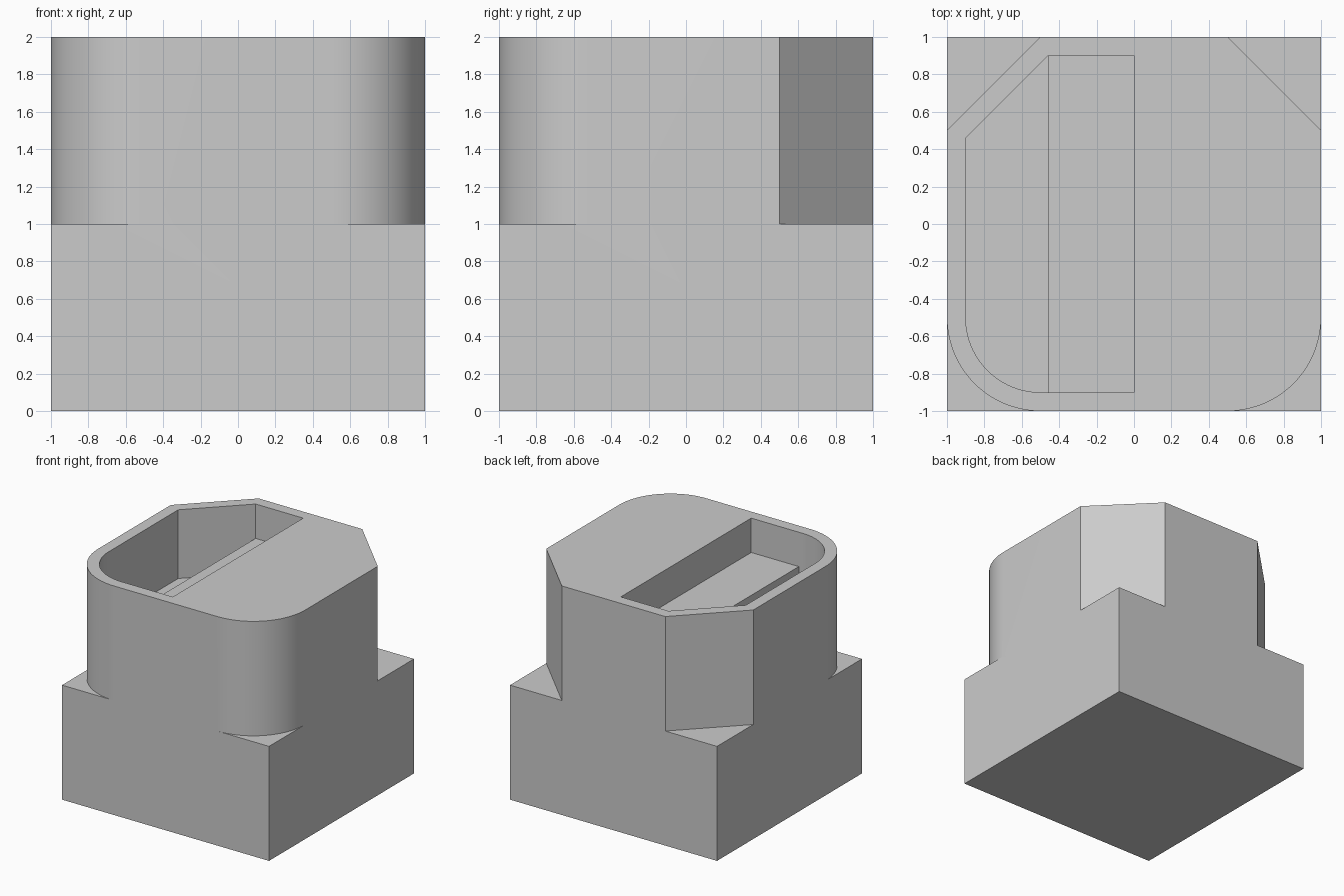
import bpy, bmesh, math

if "Cube" in bpy.data.objects:
    bpy.data.objects.remove(bpy.data.objects["Cube"], do_unlink=True)

BASE_TOP, TOP = 1.0, 2.0
SHELF_Z, WELL_Z = 1.7, 1.4      # two pocket floor levels
STEP_X = -0.46
SEGMENTS = 24


def arc(cx, cy, radius, start):
    """Quarter circle, counter-clockwise from a start angle in degrees."""
    angles = [math.radians(start + 90 * i / SEGMENTS) for i in range(SEGMENTS + 1)]
    return [(cx + radius * math.cos(a), cy + radius * math.sin(a)) for a in angles]


bm = bmesh.new()


def face(points):
    return bm.faces.new([bm.verts.new(p) for p in points])


def at(points, z):
    return [(x, y, z) for x, y in points]


def band(loop, z0, z1):
    """Vertical walls around a closed loop."""
    for a, b in zip(loop, loop[1:] + loop[:1]):
        face(at([a, b], z0) + at([b, a], z1))


# Square base corners, each with the upper block's cut for that corner
corners = [
    ((1, -1), arc(0.5, -0.5, 0.5, -90)),
    ((1, 1), [(1, 0.5), (0.5, 1)]),
    ((-1, 1), [(-0.5, 1), (-1, 0.5)]),
    ((-1, -1), arc(-0.5, -0.5, 0.5, 180)),
]
outline = [p for _, cut in corners for p in cut]

# Base: bottom, sides and corner ledges
face(at([c for c, _ in corners], 0))
for i, (corner, cut) in enumerate(corners):
    following, next_cut = corners[(i + 1) % 4]
    face(at([corner, following], 0) + at([following, next_cut[0], cut[-1], corner], BASE_TOP))
    face(at([corner] + cut[::-1], BASE_TOP))

# Upper block walls
band(outline, BASE_TOP, TOP)

# Pocket outline: the deep well plus the shallow shelf beside it
well = [(STEP_X, 0.9), (-0.9, 0.46)] + arc(-0.5, -0.5, 0.4, 180) + [(STEP_X, -0.9)]
pocket = [(0, 0.9)] + well + [(0, -0.9)]

# Top: solid half, and the rim around the pocket
split = len(corners[0][1]) + 2
face(at(outline[:split] + [pocket[0], pocket[-1]], TOP))
face(at(outline[split - 1:] + [outline[0]] + pocket[::-1], TOP))

# Pocket walls and floors
band(pocket, SHELF_Z, TOP)
band(well, WELL_Z, SHELF_Z)
face(at([pocket[0], well[0], well[-1], pocket[-1]], SHELF_Z))
face(at(well, WELL_Z))

bmesh.ops.remove_doubles(bm, verts=bm.verts[:], dist=0.0001)
bmesh.ops.recalc_face_normals(bm, faces=bm.faces[:])

mesh = bpy.data.meshes.new("block_with_pocket")
bm.to_mesh(mesh)
bm.free()
block = bpy.data.objects.new("block_with_pocket", mesh)
bpy.context.collection.objects.link(block)

# Plain grey
grey = bpy.data.materials.new("light_grey")
grey.use_nodes = True
colour = (0.6, 0.6, 0.6, 1)
grey.diffuse_color = colour
grey.node_tree.nodes["Principled BSDF"].inputs["Base Color"].default_value = colour
mesh.materials.append(grey)

# Smooth rounded corners, crisp edges elsewhere
bpy.ops.object.select_all(action="DESELECT")
block.select_set(True)
bpy.context.view_layer.objects.active = block
bpy.ops.object.shade_smooth_by_angle(angle=math.radians(30))
